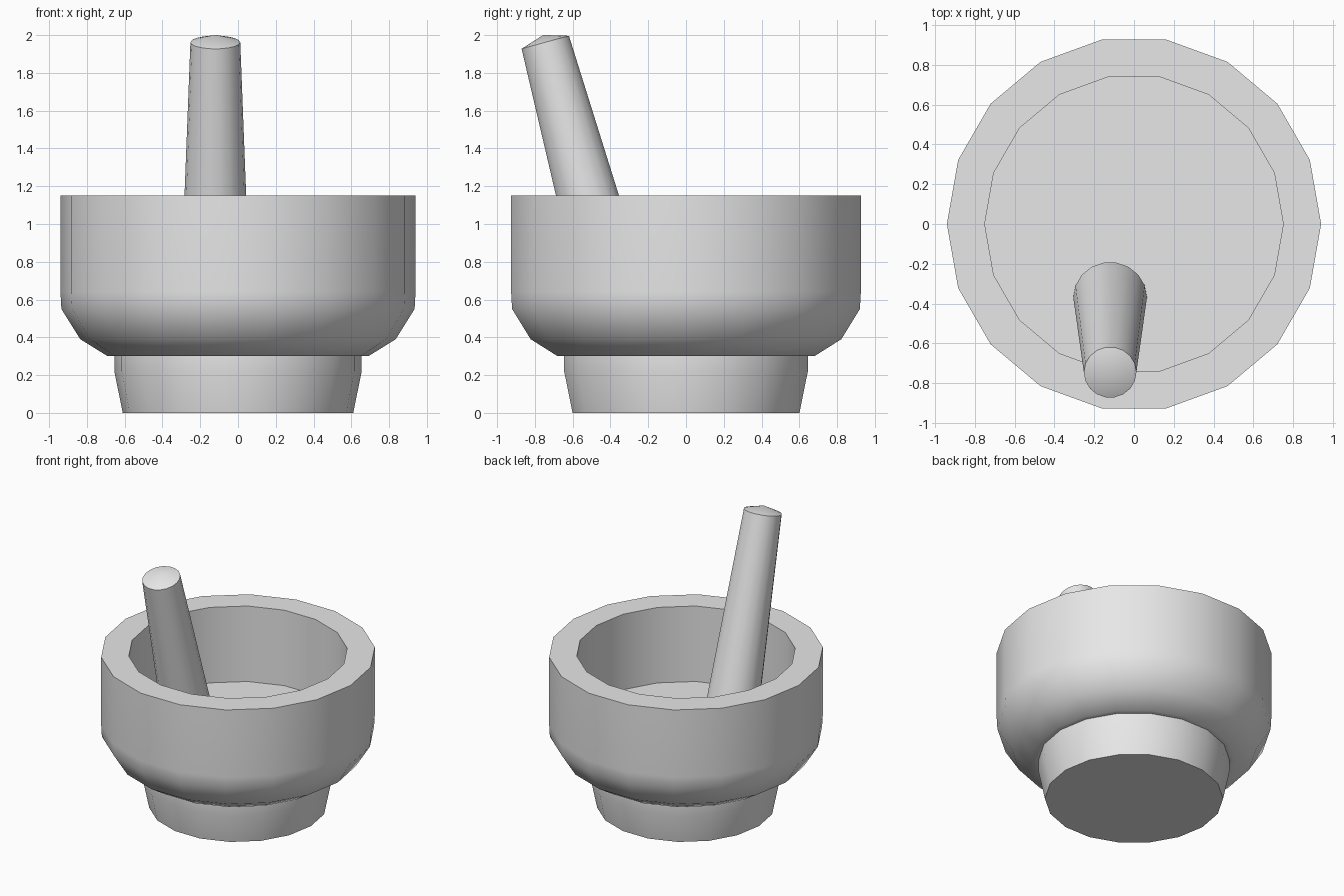
import bpy, bmesh, math
from mathutils import Matrix, Vector

if "Cube" in bpy.data.objects:
    bpy.data.objects.remove(bpy.data.objects["Cube"])

stone = bpy.data.materials.new("grey stone")
stone.diffuse_color = (0.8, 0.8, 0.8, 1)
stone.use_nodes = True
stone.node_tree.nodes["Principled BSDF"].inputs["Base Color"].default_value = stone.diffuse_color


def lathe(name, profile, sides, matrix=Matrix()):
    """Revolve (radius, height) points about local z; radius 0 makes a pole."""
    bm = bmesh.new()
    rings = []
    for r, z in profile:
        n = 1 if r == 0 else sides
        rings.append([bm.verts.new((r * math.cos(2 * math.pi * i / sides),
                                    r * math.sin(2 * math.pi * i / sides), z))
                      for i in range(n)])
    for a, b in zip(rings, rings[1:]):
        for i in range(sides):
            j = (i + 1) % sides
            quad = [a[i % len(a)], a[j % len(a)], b[j % len(b)], b[i % len(b)]]
            bm.faces.new(list(dict.fromkeys(quad)))
    bmesh.ops.recalc_face_normals(bm, faces=bm.faces)
    bm.transform(matrix)
    mesh = bpy.data.meshes.new(name)
    bm.to_mesh(mesh)
    bm.free()
    mesh.materials.append(stone)
    obj = bpy.data.objects.new(name, mesh)
    bpy.context.collection.objects.link(obj)
    bpy.ops.object.select_all(action='DESELECT')
    obj.select_set(True)
    bpy.context.view_layer.objects.active = obj
    bpy.ops.object.shade_smooth_by_angle(angle=math.radians(40))
    return obj


# Mortar: foot, rounded underside, straight wall, thick rim and flat floor
lathe("mortar_bowl", [
    (0, 0), (0.61, 0), (0.655, 0.22), (0.655, 0.30), (0.69, 0.30),
    (0.835, 0.39), (0.935, 0.55), (0.94, 0.64), (0.94, 1.15),
    (0.75, 1.15), (0.75, 0.58), (0, 0.58)], 18)

# Pestle: tapered rod leaning forward, with a shallow pointed cap
bottom, top = Vector((-0.12, -0.37, 0.59)), Vector((-0.12, -0.745, 1.962))
axis = top - bottom
lean = Matrix.Translation(bottom) @ Vector((0, 0, 1)).rotation_difference(axis).to_matrix().to_4x4()
lathe("pestle", [
    (0, -0.04), (0.185, 0), (0.132, axis.length), (0, axis.length + 0.04)], 18, lean)
